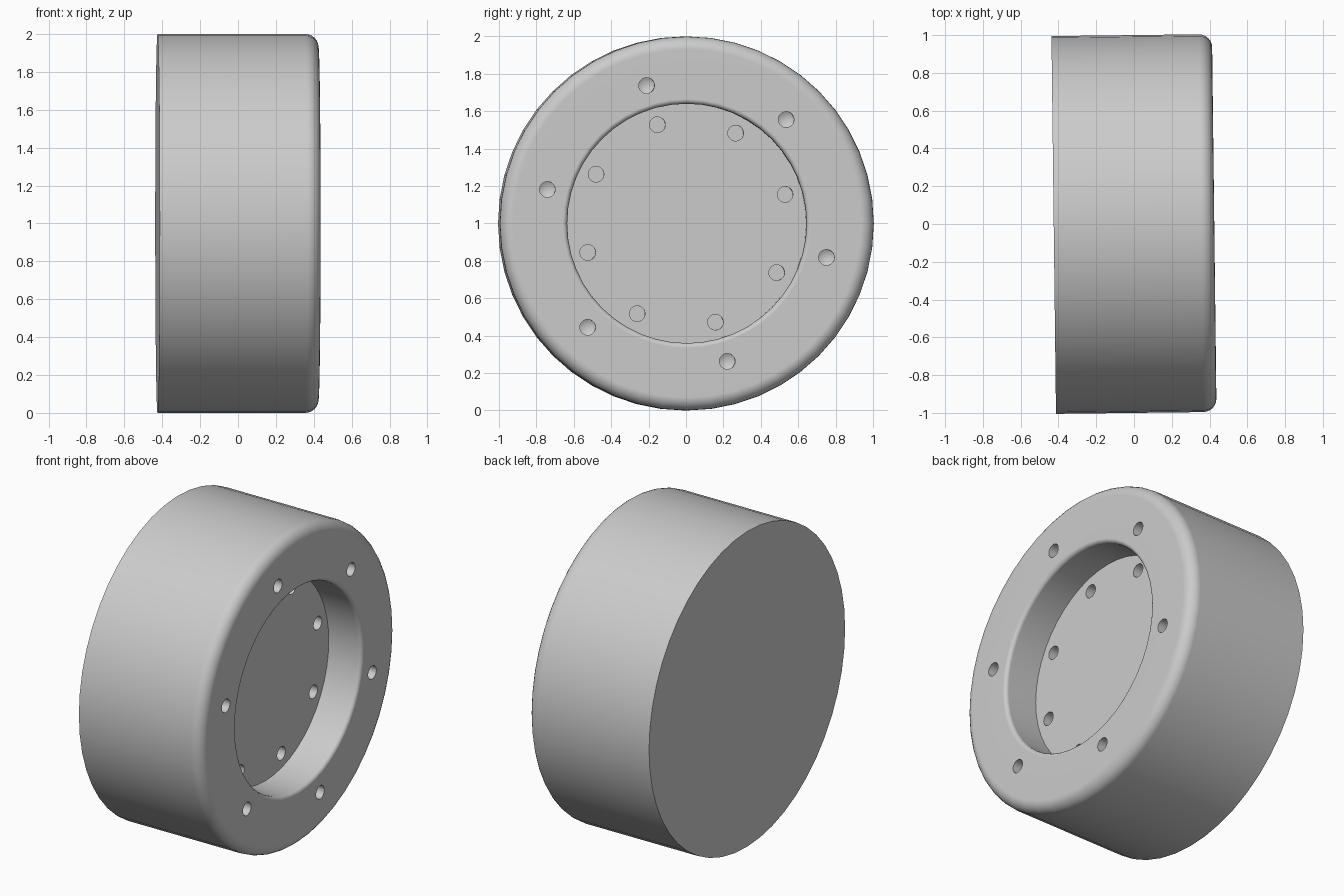
import bpy, bmesh
from math import pi, sin, cos, radians
from mathutils import Matrix, Vector

cube = bpy.data.objects.get("Cube")
if cube:
    bpy.data.objects.remove(cube, do_unlink=True)

BACK, FRONT, RADIUS = -0.43, 0.42, 1.0
RECESS_RADIUS, RECESS_DEPTH = 0.64, 0.23
HOLE_RADIUS, HOLE_DEPTH = 0.042, 0.1
SIDES = 48

grey = bpy.data.materials.new("light_grey")
grey.use_nodes = True
colour = (0.6, 0.6, 0.6, 1)
grey.diffuse_color = colour
grey.node_tree.nodes["Principled BSDF"].inputs["Base Color"].default_value = colour


def arc(x, r, size, start, end, steps):
    """Points of a fillet in the (axis, radius) plane."""
    angles = [radians(start + (end - start) * i / steps) for i in range(steps + 1)]
    return [(x + size * cos(a), r + size * sin(a)) for a in angles]


def lathe(name, profile, sides):
    """Turn an (axis, radius) profile around the x axis."""
    bm = bmesh.new()
    verts = [bm.verts.new((x, 0, r)) for x, r in profile]
    edges = [bm.edges.new(pair) for pair in zip(verts, verts[1:])]
    bmesh.ops.spin(bm, geom=verts + edges, cent=(0, 0, 0), axis=(1, 0, 0),
                   angle=2 * pi, steps=sides, use_merge=True)
    bmesh.ops.remove_doubles(bm, verts=bm.verts, dist=1e-5)
    bmesh.ops.holes_fill(bm, edges=bm.edges, sides=0)
    bmesh.ops.recalc_face_normals(bm, faces=bm.faces)
    mesh = bpy.data.meshes.new(name)
    bm.to_mesh(mesh)
    bm.free()
    obj = bpy.data.objects.new(name, mesh)
    bpy.context.collection.objects.link(obj)
    mesh.materials.append(grey)
    return obj


# Drum: rounded outer rim, soft lip and a flat-bottomed recess
rim, lip = 0.07, 0.025
profile = [(BACK, RADIUS)]
profile += arc(FRONT - rim, RADIUS - rim, rim, 90, 0, 6)
profile += arc(FRONT - lip, RECESS_RADIUS + lip, lip, 0, -90, 4)
profile += [(FRONT - RECESS_DEPTH, RECESS_RADIUS)]
drum = lathe("drum", profile, SIDES)


# Drill cutters for the bolt holes
def hole_ring(name, count, ring_radius, first_angle, face_x, tip):
    bm = bmesh.new()
    for i in range(count):
        a = radians(first_angle + 360 * i / count)
        centre = Vector((0, ring_radius * cos(a), 1 * ring_radius * sin(a)))
        bottom = face_x - HOLE_DEPTH
        place = Matrix.Translation(centre + Vector((face_x, 0, 0)))
        turn = Matrix.Rotation(pi / 2, 4, 'Y')
        made = bmesh.ops.create_cone(bm, cap_ends=True, segments=20,
                                     radius1=HOLE_RADIUS, radius2=HOLE_RADIUS,
                                     depth=2 * HOLE_DEPTH, matrix=place @ turn)
        if tip:
            caps = {f for v in made["verts"] for f in v.link_faces
                    if f.normal.x < -0.9 or f.calc_center_median().x < bottom + 0.01}
            for cap in caps:
                poked = bmesh.ops.poke(bm, faces=[cap])
                poked["verts"][0].co.x -= tip
    bmesh.ops.recalc_face_normals(bm, faces=bm.faces)
    mesh = bpy.data.meshes.new(name)
    bm.to_mesh(mesh)
    bm.free()
    mesh.materials.append(grey)
    cutter = bpy.data.objects.new(name, mesh)
    cutter.hide_render = True
    bpy.context.collection.objects.link(cutter)
    return cutter


cutters = [hole_ring("rim_holes", 6, 0.768, 46.3, FRONT, 0.025),
           hole_ring("recess_holes", 8, 0.55, 16.4, FRONT - RECESS_DEPTH, 0)]

bpy.ops.object.select_all(action='DESELECT')
bpy.context.view_layer.objects.active = drum
drum.select_set(True)
for cutter in cutters:
    cut = drum.modifiers.new(cutter.name, 'BOOLEAN')
    cut.operation, cut.solver, cut.object = 'DIFFERENCE', 'EXACT', cutter
    bpy.ops.object.modifier_apply(modifier=cut.name)
    bpy.data.objects.remove(cutter, do_unlink=True)

# Smooth sides with crisp edges, keeping the flat faces even
bpy.ops.object.shade_smooth_by_angle(angle=radians(35))
even = drum.modifiers.new("even_shading", 'WEIGHTED_NORMAL')
even.keep_sharp = True

# Stand on the ground with a very slight turn
drum.location = (0.005, 0, RADIUS)
drum.rotation_euler = (0, 0, 0.012)
